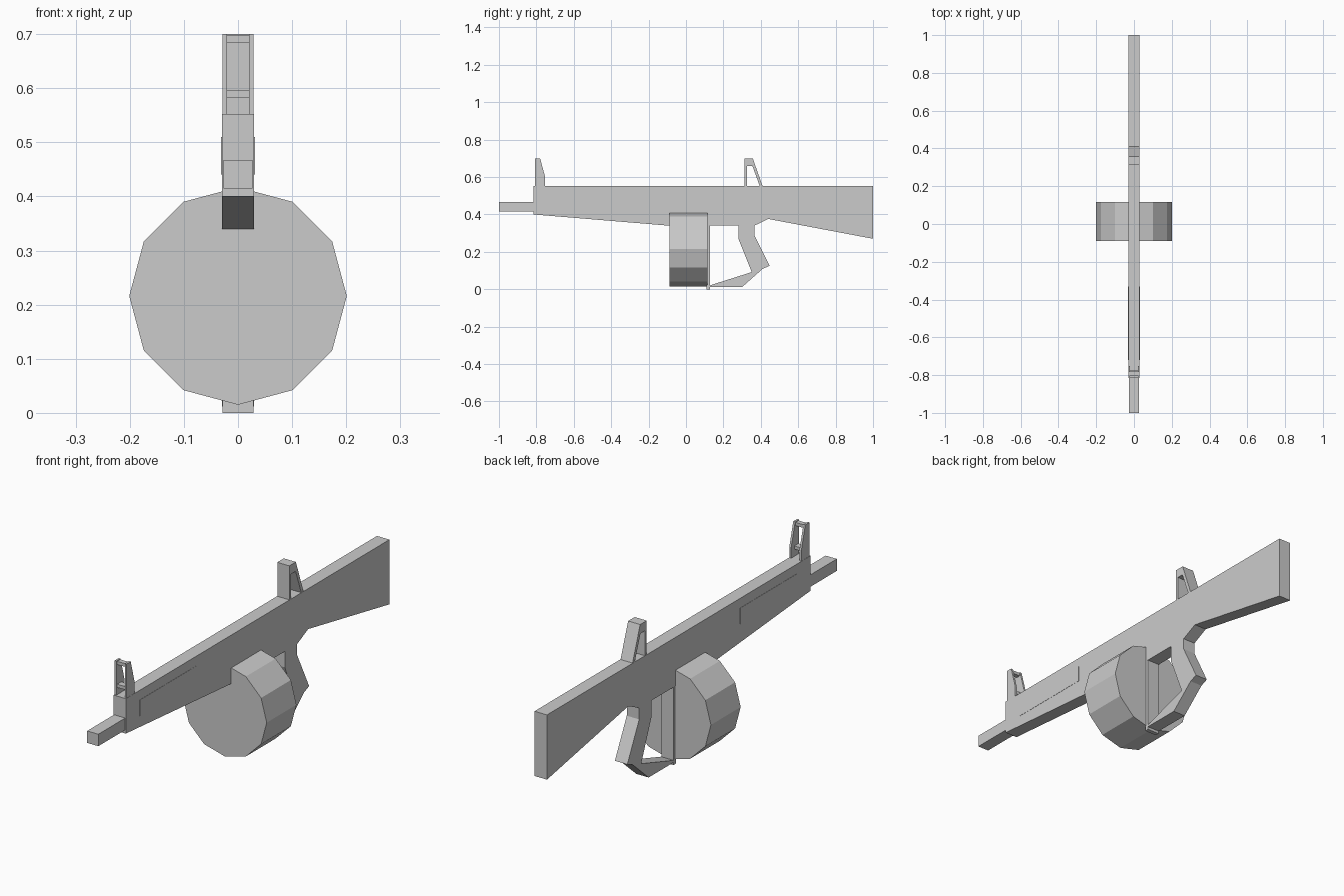
import bpy, bmesh, math

if "Cube" in bpy.data.objects:
    bpy.data.objects.remove(bpy.data.objects["Cube"])


def prism(name, profile, x0, x1):
    """Extrude a (y, z) profile from x0 to x1."""
    bm = bmesh.new()
    face = bm.faces.new([bm.verts.new((x0, y, z)) for y, z in profile])
    res = bmesh.ops.extrude_face_region(bm, geom=[face])
    verts = [g for g in res["geom"] if isinstance(g, bmesh.types.BMVert)]
    bmesh.ops.translate(bm, verts=verts, vec=(x1 - x0, 0, 0))
    bmesh.ops.recalc_face_normals(bm, faces=bm.faces)
    mesh = bpy.data.meshes.new(name)
    bm.to_mesh(mesh)
    bm.free()
    ob = bpy.data.objects.new(name, mesh)
    bpy.context.collection.objects.link(ob)
    return ob


def box(name, x, y0, y1, z0, z1):
    """Box centred on x = 0 with half width x."""
    return prism(name, [(y0, z0), (y1, z0), (y1, z1), (y0, z1)], -x, x)


W = 0.03

# Receiver and stock in one silhouette
prism("body", [(-0.815, 0.552), (1, 0.552), (1, 0.27), (0.44, 0.376),
               (0.365, 0.34), (-0.09, 0.34), (-0.815, 0.40)], -W, W)
box("barrel", 0.027, -1, -0.81, 0.415, 0.467)

# Barely raised side panels
box("side_panel", W + 0.001, -0.72, -0.33, 0.44, 0.51)

# Grip, guard and the plate behind the drum
prism("grip", [(0.28, 0.345), (0.28, 0.27), (0.352, 0.09), (0.41, 0.11),
               (0.447, 0.125), (0.365, 0.29), (0.365, 0.345)], -W, W)
prism("guard", [(0.125, 0.012), (0.30, 0.012), (0.412, 0.111),
                (0.352, 0.092), (0.125, 0.02)], -W, W)
box("rear_plate", 0.029, 0.11, 0.128, 0, 0.345)

# Twelve-sided drum
bpy.ops.mesh.primitive_cylinder_add(vertices=12, radius=0.201, depth=0.205,
                                    location=(0, 0.013, 0.216),
                                    rotation=(math.pi / 2, 0, 0))
bpy.context.object.name = "drum"

# Front sight: two side walls joined by crossbars
wall = [(-0.808, 0.55), (-0.808, 0.70), (-0.78, 0.70), (-0.753, 0.60), (-0.753, 0.55)]
for side, a, b in (("left", -0.029, -0.02), ("right", 0.02, 0.029)):
    prism("front_sight_wall_" + side, wall, a, b)
box("front_sight_top_bar", 0.021, -0.803, -0.782, 0.683, 0.697)
box("front_sight_lower_bar", 0.021, -0.803, -0.775, 0.583, 0.597)

# Rear sight: upright post, top and sloping strut
prism("rear_sight", [(0.312, 0.55), (0.312, 0.70), (0.357, 0.70), (0.41, 0.55),
                     (0.395, 0.55), (0.355, 0.66), (0.325, 0.66), (0.325, 0.55)],
      -0.029, 0.029)
